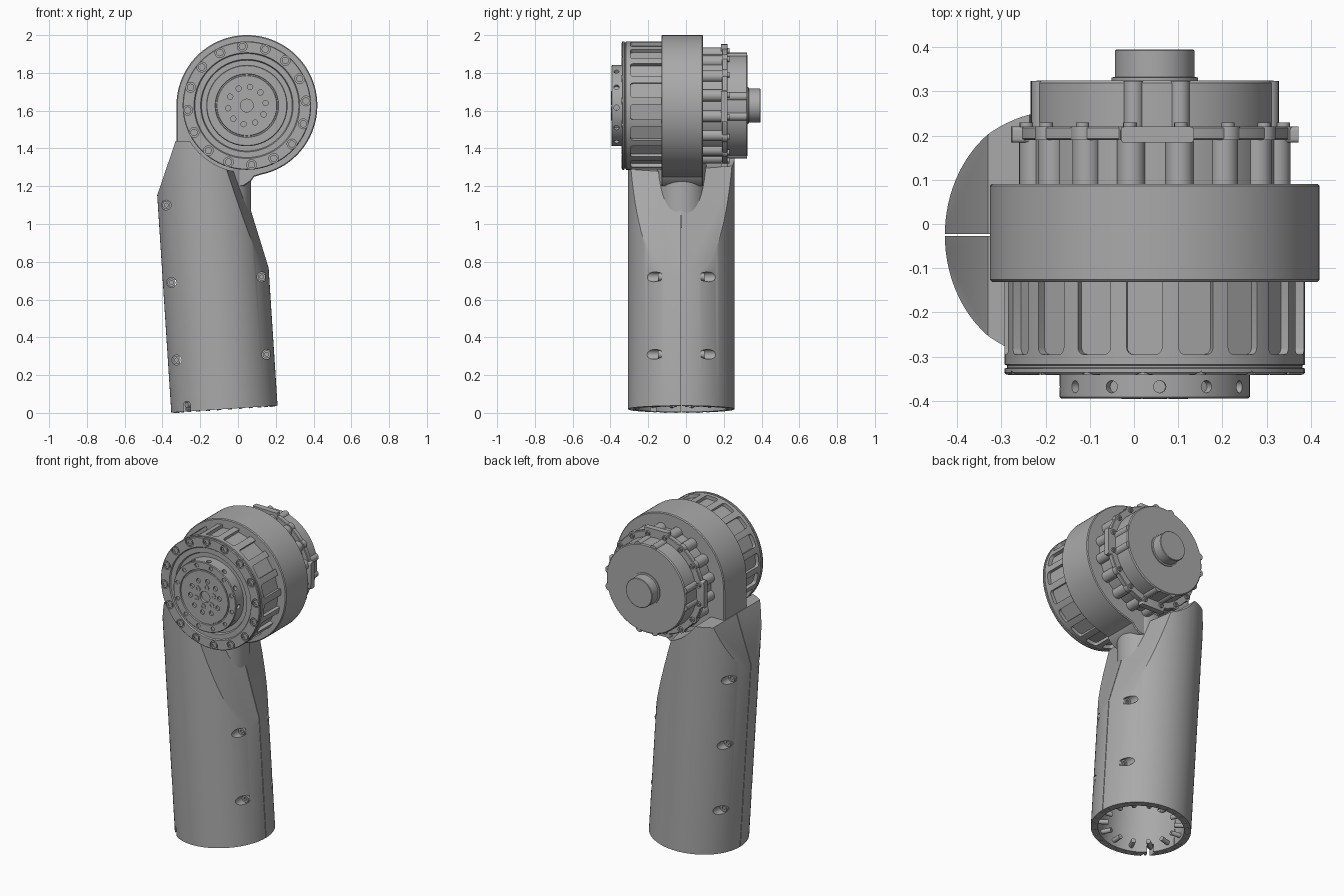
import bpy, bmesh, math
from mathutils import Vector, Matrix

if "Cube" in bpy.data.objects:
    bpy.data.objects.remove(bpy.data.objects["Cube"])

grey = bpy.data.materials.new("machined_grey")
grey.use_nodes = True
grey.diffuse_color = (0.4, 0.4, 0.4, 1)
grey.node_tree.nodes["Principled BSDF"].inputs["Base Color"].default_value = (0.4, 0.4, 0.4, 1)

MX, MZ = 0.047, 1.627          # motor axis, running along y
TY = -0.025                    # arm centre in y
TILT = Matrix.Translation((-0.072, TY, 0.02)) @ Matrix.Rotation(math.radians(-3.7), 4, 'Y')
parts = []


def finish(name, bm):
    bmesh.ops.recalc_face_normals(bm, faces=bm.faces[:])
    mesh = bpy.data.meshes.new(name)
    bm.to_mesh(mesh)
    bm.free()
    mesh.materials.append(grey)
    ob = bpy.data.objects.new(name, mesh)
    bpy.context.scene.collection.objects.link(ob)
    parts.append(ob)
    return ob


def polar(r, angle, y):
    return Vector((MX + r * math.cos(angle), y, MZ + r * math.sin(angle)))


def ring(count, offset=0.0):
    return [math.radians(offset) + math.tau * i / count for i in range(count)]


def rods(name, radius, spans, seg=16):
    """One object made of cylinders between pairs of points."""
    bm = bmesh.new()
    for a, b in spans:
        a, b = Vector(a), Vector(b)
        rot = (b - a).to_track_quat('Z', 'Y').to_matrix().to_4x4()
        bmesh.ops.create_cone(bm, cap_ends=True, segments=seg, radius1=radius, radius2=radius,
                              depth=(b - a).length, matrix=Matrix.Translation((a + b) / 2) @ rot)
    return finish(name, bm)


def axial(name, radius, r, angles, y0, y1, seg=16):
    """Cylinders parallel to the motor axis, arranged in a circle."""
    return rods(name, radius, [(polar(r, a, y0), polar(r, a, y1)) for a in angles], seg)


def lathe(name, profile, seg=96):
    """Closed solid of (radius, y) points turned around the motor axis."""
    bm = bmesh.new()
    loops = [[bm.verts.new(polar(r, a, y)) for a in ring(seg)] for r, y in profile]
    for p, q in zip(loops, loops[1:]):
        for i in range(seg):
            j = (i + 1) % seg
            bm.faces.new((p[i], p[j], q[j], q[i]))
    bm.faces.new(loops[0])
    bm.faces.new(loops[-1])
    return finish(name, bm)


def boxes(name, size, matrices, bevel=0.0, axis=0):
    """Boxes whose edges along one axis are rounded."""
    bm = bmesh.new()
    for m in matrices:
        one = bmesh.new()
        bmesh.ops.create_cube(one, size=1, matrix=Matrix.Diagonal((*size, 1)))
        if bevel:
            along = [e for e in one.edges
                     if abs((e.verts[0].co - e.verts[1].co)[axis]) > size[axis] * 0.9]
            bmesh.ops.bevel(one, geom=along, offset=bevel, segments=4, profile=0.5, affect='EDGES')
        one.transform(m)
        tmp = bpy.data.meshes.new("tmp")
        one.to_mesh(tmp)
        one.free()
        bm.from_mesh(tmp)
        bpy.data.meshes.remove(tmp)
    return finish(name, bm)


def cut(ob, *cutters):
    """Subtract the cutters and remove them."""
    for c in cutters:
        mod = ob.modifiers.new("cut", 'BOOLEAN')
        mod.operation, mod.solver, mod.object = 'DIFFERENCE', 'EXACT', c
    deps = bpy.context.evaluated_depsgraph_get()
    mesh = bpy.data.meshes.new_from_object(ob.evaluated_get(deps))
    ob.modifiers.clear()
    ob.data = mesh
    for c in cutters:
        parts.remove(c)
        bpy.data.objects.remove(c)


def spoke(a, r, y):
    """Local x points outward from the motor axis, local y runs along it."""
    return Matrix.Translation(polar(r, a, y)) @ Matrix.Rotation(-a, 4, 'Y')


# Tubular arm, trimmed by flats at the top
bm = bmesh.new()
bmesh.ops.create_cone(bm, cap_ends=True, segments=96, radius1=0.282, radius2=0.282, depth=1.6,
                      matrix=TILT @ Matrix.Translation((0, 0, 0.8)))
flats = [((0, 0, 1.44), (0, 0, 1)), ((-0.425, 0, 1.16), (-0.28, 0, 0.095)),
         ((0.165, TY, 0.76), (0.34, 0.08, 0.105)), ((0.165, TY, 0.76), (0.34, -0.08, 0.105))]
for co, no in flats:
    res = bmesh.ops.bisect_plane(bm, geom=bm.verts[:] + bm.edges[:] + bm.faces[:],
                                 plane_co=co, plane_no=Vector(no).normalized(), clear_outer=True)
    rim = [g for g in res["geom_cut"] if isinstance(g, bmesh.types.BMEdge)]
    bmesh.ops.holes_fill(bm, edges=rim, sides=0)
arm = finish("arm_tube", bm)

# Hollow inside, motor clearance, bolt pockets, foot notch and shell seam
bolts = [(-0.38, 1.1), (-0.352, 0.69), (-0.325, 0.28), (0.126, 0.72), (0.152, 0.31)]
sides = [(x, z, s) for x, z in bolts for s in (-1, 1)]
cut(arm,
    rods("bore", 0.243, [(TILT @ Vector((0, 0, -0.1)), TILT @ Vector((0, 0, 0.7)))], 96),
    axial("front_clearance", 0.355, 0, [0], -0.6, -0.13, 96),
    axial("rear_clearance", 0.34, 0, [0], 0.09, 0.6, 96),
    rods("pockets", 0.026, [((x, TY + s * 0.105, z), (x, TY + s * 0.4, z)) for x, z, s in sides], 24),
    boxes("notch", (0.035, 0.16, 0.1), [Matrix.Translation((-0.27, -0.24, 0.01))], 0.015, 1),
    boxes("seam", (0.8, 0.004, 1.8), [TILT @ Matrix.Translation((0, 0, 0.8))]))
heads = rods("arm_bolts", 0.021, [((x, TY + s * 0.1, z), (x, TY + s * 0.122, z)) for x, z, s in sides], 20)
cut(heads, rods("sockets", 0.011, [((x, TY + s * 0.112, z), (x, TY + s * 0.2, z)) for x, z, s in sides], 6))

# Inward pins at the foot of the arm
rods("foot_pins", 0.014, [(TILT @ Vector((0.25 * math.cos(a), 0.25 * math.sin(a), 0.035)),
                           TILT @ Vector((0.185 * math.cos(a), 0.185 * math.sin(a), 0.035)))
                          for a in ring(14, 12)])
rods("rim_studs", 0.008, [(TILT @ Vector((0.263 * math.cos(a), 0.263 * math.sin(a), 0.01)),
                           TILT @ Vector((0.263 * math.cos(a), 0.263 * math.sin(a), -0.004)))
                          for a in ring(28, 6)], 10)

# Rounded neck under the clamp
rods("neck", 0.13, [((-0.062, -0.022, 0.98), (-0.062, -0.022, 1.35))], 48)

# Clamp band: round on top, straight on the -x side
bm = bmesh.new()
arc = [math.radians(-78 + 258 * i / 80) for i in range(81)]
outline = [polar(0.373, a, -0.131) for a in arc]
outline += [Vector((x, -0.131, z)) for x, z in
            [(-0.326, 1.3), (-0.2, 1.2), (0.03, 1.2), (0.068, 1.225), (0.085, 1.25)]]
face = bm.faces.new([bm.verts.new(p) for p in outline])
ext = bmesh.ops.extrude_face_region(bm, geom=[face])
bmesh.ops.translate(bm, vec=(0, 0.222, 0), verts=[v for v in ext["geom"] if isinstance(v, bmesh.types.BMVert)])
rims = [e for e in bm.edges if abs(e.verts[0].co.y - e.verts[1].co.y) < 0.01]
bmesh.ops.bevel(bm, geom=rims, offset=0.005, segments=1, affect='EDGES')
finish("clamp_band", bm)

# Front housing with side windows and counterbored face
housing = lathe("front_housing", [
    (0.33, -0.1), (0.34, -0.1), (0.34, -0.318), (0.334, -0.32), (0.334, -0.325), (0.34, -0.327),
    (0.34, -0.336), (0.336, -0.34), (0.28, -0.34), (0.275, -0.333), (0.245, -0.333), (0.24, -0.32)])
face_ring = ring(16, 4.5)
cut(housing,
    boxes("windows", (0.06, 0.18, 0.08), [spoke(a, 0.347, -0.205) for a in ring(18, 14)], 0.015, 0),
    axial("counterbores", 0.026, 0.314, face_ring, -0.332, -0.4, 20))
heads = axial("face_bolts", 0.019, 0.314, face_ring, -0.33, -0.341)
cut(heads, axial("sockets", 0.01, 0.314, face_ring, -0.336, -0.4, 6))

# Output hub with side holes, face holes and centre fasteners
hub = lathe("output_hub", [(0.215, -0.31), (0.215, -0.391), (0.211, -0.395), (0.168, -0.395),
                           (0.166, -0.387), (0.16, -0.387), (0.158, -0.392), (0.1, -0.392)])
cut(hub,
    rods("side_holes", 0.014, [(polar(0.195, a, -0.368), polar(0.25, a, -0.368)) for a in ring(12, -3)]),
    axial("face_holes", 0.012, 0.191, ring(12, 17), -0.388, -0.45),
    axial("inner_holes", 0.014, 0.1, ring(10, 8), -0.38, -0.45),
    axial("centre_hole", 0.034, 0, [0], -0.375, -0.45, 24))
heads = axial("hub_bolts", 0.017, 0.062, ring(6, 20), -0.385, -0.396)
cut(heads, axial("sockets", 0.009, 0.062, ring(6, 20), -0.39, -0.45, 6))

# Fluted rear body and its flange
lathe("rear_core", [(0.283, 0.05), (0.283, 0.2)])
axial("rear_columns", 0.032, 0.28, ring(16, 11), 0.06, 0.2, 24)
lathe("rear_flange", [(0.308, 0.19), (0.312, 0.193), (0.312, 0.217), (0.308, 0.22)])
axial("flange_lobes", 0.03, 0.291, ring(16, 11), 0.19, 0.22, 20)
heads = axial("flange_bolts", 0.015, 0.296, ring(16, 11), 0.21, 0.23)
cut(heads, axial("sockets", 0.008, 0.296, ring(16, 11), 0.223, 0.3, 6))
quarters = ring(4, 89)
boxes("flange_tabs", (0.04, 0.036, 0.165), [spoke(a, 0.304, 0.202) for a in quarters], 0.008, 0)

# Rear cap, its posts and the end knob
lathe("rear_cap", [(0.273, 0.21), (0.273, 0.319), (0.267, 0.325)])
axial("cap_posts", 0.023, 0.262, [a + s * 0.2 for a in quarters for s in (-1, 1)], 0.21, 0.323, 20)
lathe("end_knob", [(0.098, 0.32), (0.098, 0.331), (0.09, 0.333), (0.09, 0.392), (0.087, 0.395)], 48)

# Shading
bpy.ops.object.select_all(action='DESELECT')
for ob in parts:
    ob.select_set(True)
bpy.context.view_layer.objects.active = arm
bpy.ops.object.shade_smooth_by_angle(angle=math.radians(30))
